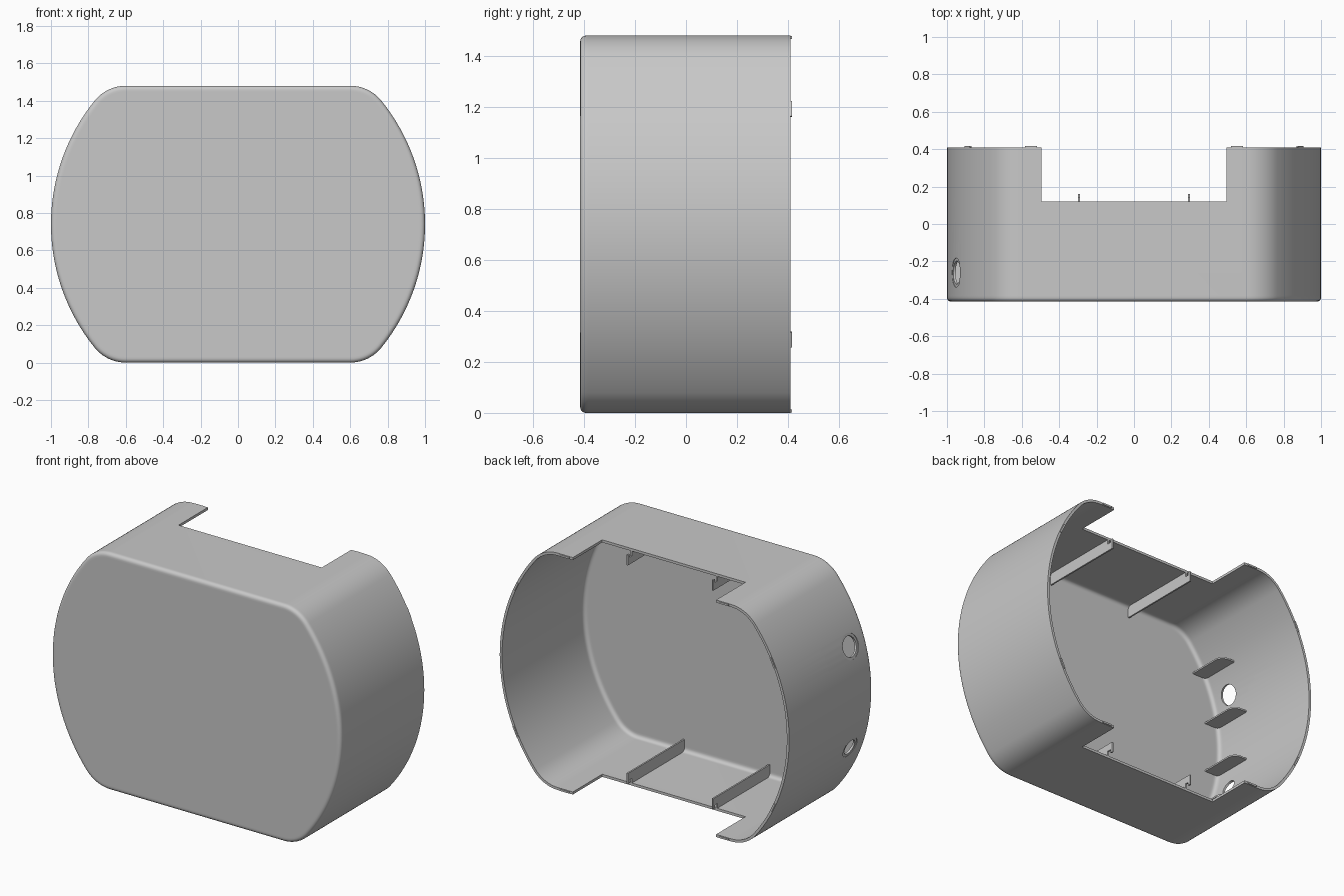
import bpy, bmesh
from math import sin, cos, atan2, asin, pi
from mathutils import Matrix, Vector

if "Cube" in bpy.data.objects:
    bpy.data.objects.remove(bpy.data.objects["Cube"])

HALF_H, WALL = 0.74, 0.016
FRONT, RIM = -0.415, 0.41
SIDE_R, SIDE_C = 1.05, -0.05       # bulging side arc
CORNER_R, CORNER_X = 0.2135, 0.6   # corner arc, tangent to side and top

grey = bpy.data.materials.new("plain_grey")
grey.use_nodes = True
grey.diffuse_color = (0.58, 0.58, 0.58, 1)
grey.node_tree.nodes["Principled BSDF"].inputs["Base Color"].default_value = grey.diffuse_color


def finish(name, bm):
    bmesh.ops.recalc_face_normals(bm, faces=bm.faces)
    mesh = bpy.data.meshes.new(name)
    bm.to_mesh(mesh)
    bm.free()
    mesh.materials.append(grey)
    obj = bpy.data.objects.new(name, mesh)
    bpy.context.collection.objects.link(obj)
    return obj


def activate(obj):
    bpy.ops.object.select_all(action='DESELECT')
    obj.select_set(True)
    bpy.context.view_layer.objects.active = obj


def box(name, size, matrix):
    bm = bmesh.new()
    bmesh.ops.create_cube(bm, size=1, matrix=matrix @ Matrix.Diagonal((*size, 1)))
    return finish(name, bm)


def prism(name, points, depth):
    """Extrude a closed polygon along a vector."""
    bm = bmesh.new()
    face = bm.faces.new([bm.verts.new(p) for p in points])
    new = bmesh.ops.extrude_face_region(bm, geom=[face])["geom"]
    bmesh.ops.translate(bm, vec=depth, verts=[v for v in new if isinstance(v, bmesh.types.BMVert)])
    return finish(name, bm)


def outline(d):
    """Rounded outline moved inward by d."""
    top = atan2(HALF_H - CORNER_R, CORNER_X - SIDE_C)
    q = []
    for i in range(17):
        a = top * i / 16
        q.append((SIDE_C + (SIDE_R - d) * cos(a), (SIDE_R - d) * sin(a)))
    for i in range(1, 11):
        a = top + (pi / 2 - top) * i / 10
        q.append((CORNER_X + (CORNER_R - d) * cos(a), HALF_H - CORNER_R + (CORNER_R - d) * sin(a)))
    return (q + [(-x, z) for x, z in reversed(q)]
            + [(-x, -z) for x, z in q[1:]] + [(x, -z) for x, z in reversed(q[1:])])


def rounded_end(d, y, r):
    """Inset and depth pairs running round the front edge."""
    arc = [(d + r * (1 - cos(a)), y + r * (1 - sin(a))) for a in (pi / 8 * i for i in range(5))]
    return [(d, y + r + 0.01)] + arc + [(d + r + 0.01, y)]


# Shell: outer skin, rim and inner skin lofted in one strip
path = list(reversed(rounded_end(0, FRONT, 0.022))) + [(0, RIM), (WALL, RIM)]
path += rounded_end(WALL, FRONT + WALL, 0.022)
bm = bmesh.new()
rings = [[bm.verts.new((x, y, z + HALF_H)) for x, z in outline(d)] for d, y in path]
for a, b in zip(rings, rings[1:]):
    for i in range(len(a)):
        j = (i + 1) % len(a)
        bm.faces.new((a[i], a[j], b[j], b[i]))
bm.faces.new(rings[0])
bm.faces.new(rings[-1])
shell = finish("shell", bm)


def cut(cutter):
    cutter.hide_render = True
    activate(shell)
    mod = shell.modifiers.new("cut", 'BOOLEAN')
    mod.operation, mod.solver, mod.object = 'DIFFERENCE', 'EXACT', cutter
    bpy.ops.object.modifier_apply(modifier=mod.name)
    bpy.data.objects.remove(cutter)


def drill(radius, z, bottom, top):
    """Round cutter along the side wall's normal on the -x side."""
    a = asin(z / SIDE_R)
    n = Vector((-cos(a), 0, sin(a)))
    surface = Vector((-SIDE_C, -0.26, HALF_H)) + n * SIDE_R
    bm = bmesh.new()
    m = Matrix.Translation(surface + n * (bottom + top) / 2) @ n.to_track_quat('Z', 'Y').to_matrix().to_4x4()
    bmesh.ops.create_cone(bm, cap_ends=True, segments=32, radius1=radius, radius2=radius,
                          depth=top - bottom, matrix=m)
    cut(finish("drill_cutter", bm))


# Notches in the top and bottom walls
cut(box("notch_cutter", (0.99, 0.5, 3), Matrix.Translation((0, 0.37, HALF_H))))

# Side holes with shallow recessed rings
for z, r in ((0.315, 0.062), (-0.315, 0.048)):
    drill(r + 0.016, z, -0.004, 0.05)
    drill(r, z, -0.06, 0.06)

activate(shell)
bpy.ops.object.shade_smooth_by_angle(angle=0.6)

# Hooked ribs on the floor and ceiling: (depth, height above wall face)
rib = [(FRONT + 0.01, 0.01), (0.12, 0.01), (0.12, 0.045), (0.143, 0.045),
       (0.143, 0.025), (0.16, 0.025), (0.16, 0.09), (FRONT + 0.01, 0.09)]
for level, s in (("lower", -1), ("upper", 1)):
    for side, x in (("left", 0.295), ("right", -0.295)):
        prism(f"{level}_{side}_rib",
              [(x - 0.005, y, HALF_H + s * (HALF_H - h)) for y, h in rib], (0.01, 0, 0))

# Shelf plates on the inside of the right wall, with a rounded free corner
for i, z in enumerate((0.46, 0.16, -0.16, -0.46)):
    wall_x = -SIDE_C - (SIDE_R ** 2 - z * z) ** 0.5 + 0.008
    edge, back, r = wall_x + 0.105, -0.14, 0.05
    pts = [(wall_x, FRONT + 0.01), (edge, FRONT + 0.01)]
    pts += [(edge - r + r * cos(a), back - r + r * sin(a)) for a in (pi / 12 * k for k in range(7))]
    pts.append((wall_x, back))
    prism(f"shelf_plate_{i + 1}", [(x, y, HALF_H + z - 0.005) for x, y in pts], (0, 0, 0.01))

# Small locating tabs on the rim
for sx in (1, -1):
    for sz in (1, -1):
        for name, x, z, ang in (("side", 0.888, 0.452, 0.45), ("end", 0.55, HALF_H - WALL / 2, pi / 2)):
            normal = atan2(sz * sin(ang), sx * cos(ang))
            m = Matrix.Translation((sx * x, RIM, HALF_H + sz * z)) @ Matrix.Rotation(-normal, 4, 'Y')
            box(f"{name}_tab", (WALL * 0.7, 0.012, 0.065), m)
